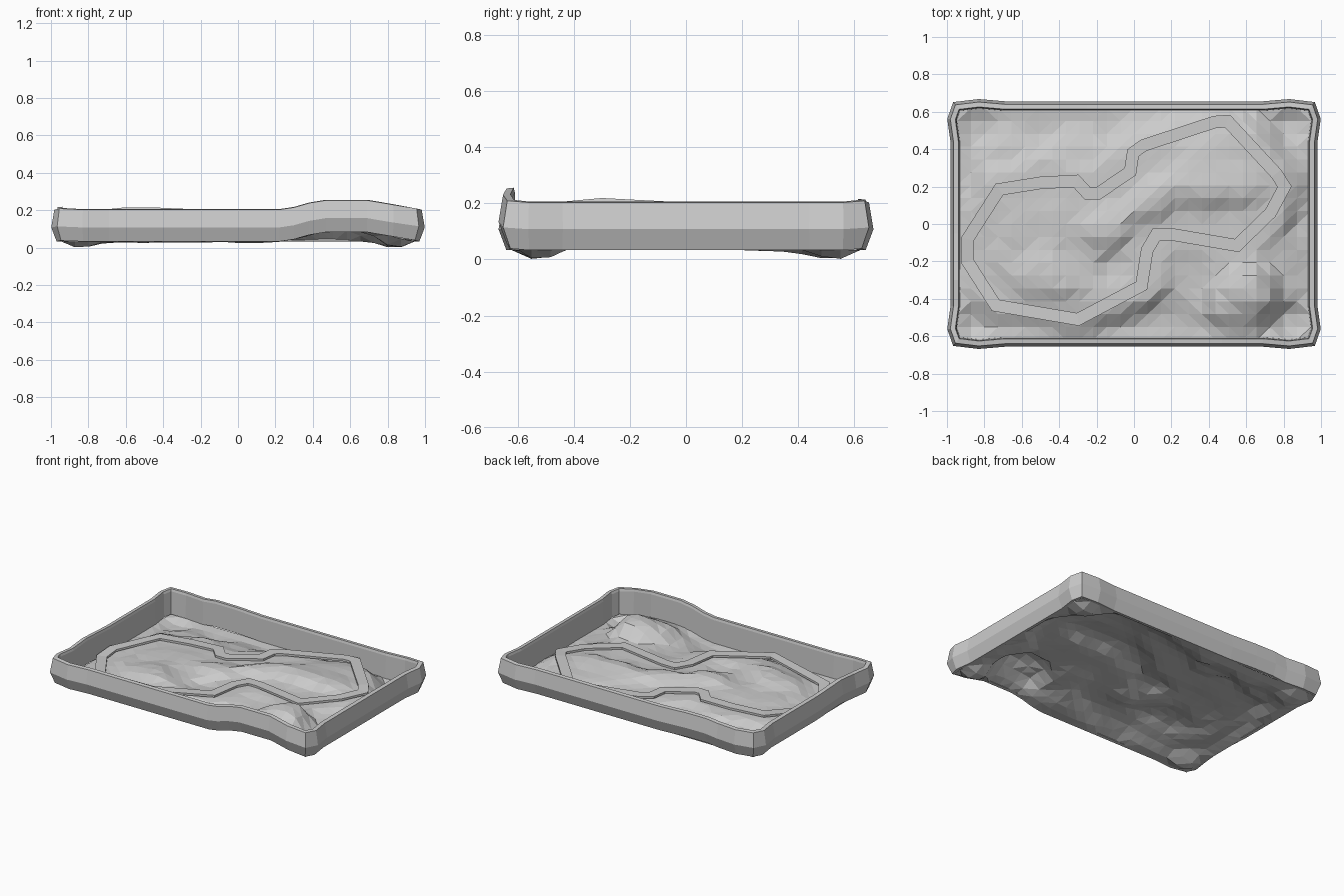
import bpy, math
from mathutils import Vector

if "Cube" in bpy.data.objects:
    bpy.data.objects.remove(bpy.data.objects["Cube"])


def make(name, verts, faces):
    me = bpy.data.meshes.new(name)
    me.from_pydata(verts, [], faces)
    me.update()
    ob = bpy.data.objects.new(name, me)
    bpy.context.collection.objects.link(ob)
    return ob


def normals(path):
    """Mitred outward normals of a counter-clockwise closed path."""
    out, n = [], len(path)
    for i in range(n):
        p, q, r = (Vector(path[j % n][:2]) for j in (i - 1, i, i + 1))
        a, b = (q - p).normalized(), (r - q).normalized()
        na, nb = Vector((a.y, -a.x)), Vector((b.y, -b.x))
        m = (na + nb).normalized()
        out.append(m / max(0.6, m.dot(na)))
    return out


def sweep(name, path, profile):
    """Sweep a closed (offset, height) profile around a closed path."""
    verts, faces = [], []
    n, k = len(path), len(profile)
    for (x, y, z), m in zip(path, normals(path)):
        verts += [(x + m.x * o, y + m.y * o, z + h) for o, h in profile]
    for i in range(n):
        a, b = i * k, (i + 1) % n * k
        for j in range(k):
            j2 = (j + 1) % k
            faces.append((a + j, b + j, b + j2, a + j2))
    return make(name, verts, faces)


def bump(x):
    """Front wall swells upward beside the hill."""
    if x < 0.58:
        t = (x - 0.22) / 0.25
    else:
        t = (0.97 - x) / 0.27
    t = min(1, max(0, t))
    return 0.05 * t * t * (3 - 2 * t)


# Rim wall: flared corners mirrored into four quadrants
corner = [(0.965, 0.44, 0), (0.982, 0.56, 0), (0.955, 0.637, 0.006),
          (0.83, 0.652, 0), (0.69, 0.64, 0)]
rim = corner + [(-0.25, 0.64, 0), (-0.45, 0.64, 0.009), (-0.6, 0.64, 0.01)]
rim += [(-x, y, z) for x, y, z in reversed(corner)]
rim += [(-0.965, -0.05, 0), (-0.965, -0.3, 0.013)]
rim += [(-x, -y, z) for x, y, z in corner]
rim += [(x, -0.64, 0) for x in (-0.3, 0.1, 0.22, 0.3, 0.38, 0.47, 0.58)]
rim += [(x, -y, z) for x, y, z in reversed(corner)]
rim = [(x, y, z + (bump(x) if y < -0.6 else 0)) for x, y, z in rim]
sweep("rim_wall", rim, [(-0.012, 0.033), (0.016, 0.108), (0.0, 0.203),
                        (-0.026, 0.206), (-0.03, 0.19), (-0.034, 0.035)])

# Track: thin raised ribbon following the ground
track = [(-0.89, -0.08, .085), (-0.89, -0.2, .075), (-0.74, -0.435, .085),
         (-0.3, -0.51, .13), (0.04, -0.33, .12), (0.07, -0.14, .12),
         (0.12, -0.055, .12), (0.2, -0.055, .12), (0.55, -0.115, .12),
         (0.73, 0.06, .13), (0.805, 0.2, .135), (0.76, 0.27, .14),
         (0.5, 0.55, .135), (0.43, 0.545, .135), (0.05, 0.42, .12),
         (-0.005, 0.38, .12), (-0.02, 0.28, .12), (-0.19, 0.165, .12),
         (-0.25, 0.165, .12), (-0.31, 0.23, .12), (-0.5, 0.22, .115),
         (-0.72, 0.185, .11)]
sweep("track", track, [(-0.033, -0.014), (0.033, -0.014), (0.033, 0), (-0.033, 0)])

# Terrain: hills and dips interpolated from a few control heights
ctrl = [(-0.55, -0.3, .12), (-0.4, -0.3, .14), (-0.7, -0.2, .09),
        (-0.6, 0.0, .10), (-0.3, -0.2, .10), (-0.08, -0.25, .075),
        (-0.15, -0.02, .14), (0.1, 0.12, .15), (0.35, 0.18, .155),
        (0.6, 0.2, .15), (0.3, 0.03, .10), (0.5, 0.0, .10),
        (0.35, 0.36, .13), (0.55, 0.4, .13), (-0.4, 0.06, .11),
        (0.6, -0.4, .2), (0.66, -0.38, .19), (0.5, -0.44, .15),
        (0.3, -0.4, .075), (0.3, -0.22, .08), (0.2, -0.5, .035),
        (0.83, -0.15, .075), (0.83, -0.35, .07), (0.83, 0.4, .045),
        (-0.3, 0.4, .07), (-0.7, 0.4, .055), (0.0, 0.52, .055),
        (0.6, -0.54, .12), (-0.5, -0.57, .01), (-0.65, -0.56, .01)]
for sx in (-1, 1):
    for sy in (-1, 1):
        ctrl += [(sx * 0.84, sy * 0.555, -0.022), (sx * 0.9, sy * 0.53, 0)]
for (x, y, z), (x2, y2, z2) in zip(track, track[1:] + track[:1]):
    n = max(1, round(math.hypot(x2 - x, y2 - y) / 0.07))
    for i in range(n):
        t = i / n
        ctrl.append((x + (x2 - x) * t, y + (y2 - y) * t, z + (z2 - z) * t - 0.018))


def edge(x, y):
    return 0.033 + (bump(x) if y < 0 else 0)


# Edges meet the foot of the wall, dipping just inside it
for i in range(-6, 7):
    x = i * 0.155
    ctrl += [(x, 0.615, edge(x, 1)), (x, -0.615, edge(x, -1))]
for i in range(-4, 2):
    ctrl.append((i * 0.155, -0.575, .018))
for i in range(-3, 4):
    ctrl += [(-0.94, i * 0.16, .028), (0.94, i * 0.16, .028),
             (i * 0.2 - 0.3, 0.575, .022)]


def height(x, y):
    s = w = 0
    for cx, cy, cz in ctrl:
        d = (x - cx) ** 2 + (y - cy) ** 2
        k = math.exp(-d / 0.007) + 1e-4 / (d + 0.01) ** 1.5 * 0.05
        s += k * cz
        w += k
    return max(0, s / w)


NX, NY = 26, 18
W, D = 0.945, 0.62
verts, faces = [], []
for j in range(NY + 1):
    for i in range(NX + 1):
        x, y = -W + 2 * W * i / NX, -D + 2 * D * j / NY
        on_edge = i in (0, NX) or j in (0, NY)
        z = (edge(x, y) if j == 0 else 0.033) if on_edge else height(x, y)
        verts.append((x, y, z))
for j in range(NY):
    for i in range(NX):
        a = j * (NX + 1) + i
        b, c, d = a + 1, a + NX + 2, a + NX + 1
        # split each cell along its flatter diagonal
        if abs(verts[a][2] - verts[c][2]) < abs(verts[b][2] - verts[d][2]):
            faces += [(a, b, c), (a, c, d)]
        else:
            faces += [(a, b, d), (b, c, d)]
make("terrain", verts, faces)
